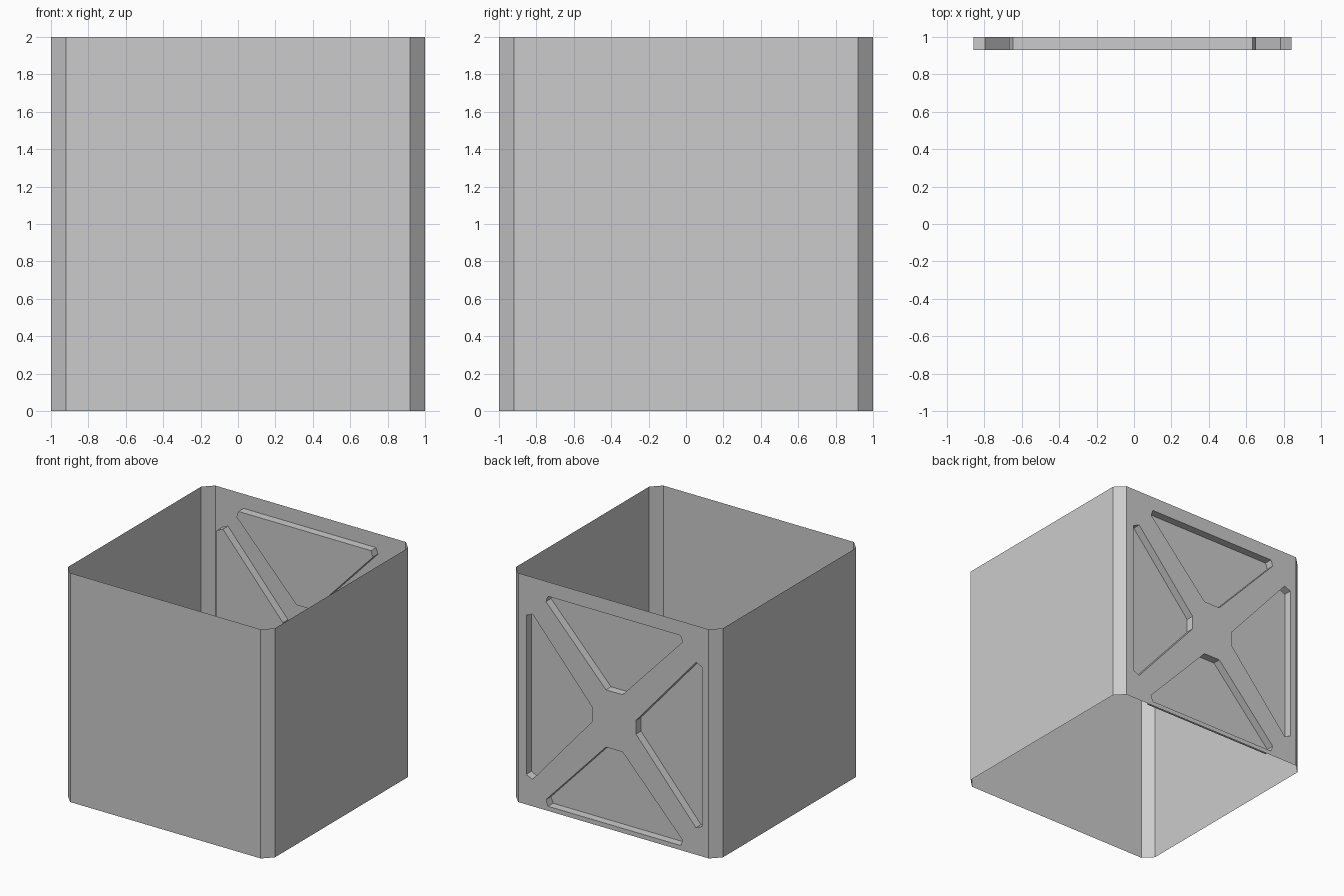
import bpy
import bmesh

cube = bpy.data.objects.get("Cube")
if cube:
    bpy.data.objects.remove(cube, do_unlink=True)

HEIGHT = 2.0
FLAT = 0.92          # half width of each wall between the corner chamfers
FLOOR_Y = 0.93       # depth reached by the pockets
CENTRE = (-0.007, 0.957)

grey = bpy.data.materials.new("plain_grey")
grey.use_nodes = True
colour = (0.6, 0.6, 0.6, 1)
grey.diffuse_color = colour
grey.node_tree.nodes["Principled BSDF"].inputs["Base Color"].default_value = colour


def add_object(name, bm):
    mesh = bpy.data.meshes.new(name)
    bm.to_mesh(mesh)
    bm.free()
    mesh.materials.append(grey)
    obj = bpy.data.objects.new(name, mesh)
    bpy.context.collection.objects.link(obj)
    return obj


def make_loop(bm, points, y):
    """Closed loop of edges in an upright plane."""
    verts = [bm.verts.new((x, y, z)) for x, z in points]
    edges = [bm.edges.new((a, b)) for a, b in zip(verts, verts[1:] + verts[:1])]
    return verts, edges


# Thin side walls with chamfered corners, open at the top, bottom and back
bm = bmesh.new()
outline = [(-FLAT, 1), (-1, FLAT), (-1, -FLAT), (-FLAT, -1),
           (FLAT, -1), (1, -FLAT), (1, FLAT), (FLAT, 1)]
low = [bm.verts.new((x, y, 0)) for x, y in outline]
high = [bm.verts.new((x, y, HEIGHT)) for x, y in outline]
for i in range(len(outline) - 1):
    bm.faces.new((low[i], low[i + 1], high[i + 1], high[i]))
add_object("side_walls", bm)

# Back panel: four blunt triangular pockets leave a cross-shaped brace
upper_half = [(0.08, 0.25), (0.66, 0.865), (0.64, 0.917)]
side_half = [(0.21, 0.06), (0.79, 0.722), (0.85, 0.695)]
upper = upper_half + [(-x, z) for x, z in reversed(upper_half)]
side = side_half + [(x, -z) for x, z in reversed(side_half)]

bm = bmesh.new()
frame = [(-FLAT, 0), (FLAT, 0), (FLAT, HEIGHT), (-FLAT, HEIGHT)]
rim_edges = make_loop(bm, frame, 1)[1]
pockets = []
for shape, mx, mz in ((upper, 1, 1), (upper, 1, -1), (side, 1, 1), (side, -1, 1)):
    points = [(CENTRE[0] + mx * x, CENTRE[1] + mz * z) for x, z in shape]
    rim, edges = make_loop(bm, points, 1)
    rim_edges += edges
    pockets.append((points, rim))
bmesh.ops.triangle_fill(bm, edges=rim_edges, use_beauty=True)

# Pocket sides and floors
for points, rim in pockets:
    floor = [bm.verts.new((x, FLOOR_Y, z)) for x, z in points]
    bm.faces.new(floor)
    for i in range(len(rim)):
        j = (i + 1) % len(rim)
        bm.faces.new((rim[i], rim[j], floor[j], floor[i]))

bmesh.ops.recalc_face_normals(bm, faces=bm.faces[:])
bm.normal_update()
if sum(f.normal.y * f.calc_area() for f in bm.faces) < 0:
    bmesh.ops.reverse_faces(bm, faces=bm.faces[:])
add_object("braced_back_panel", bm)
